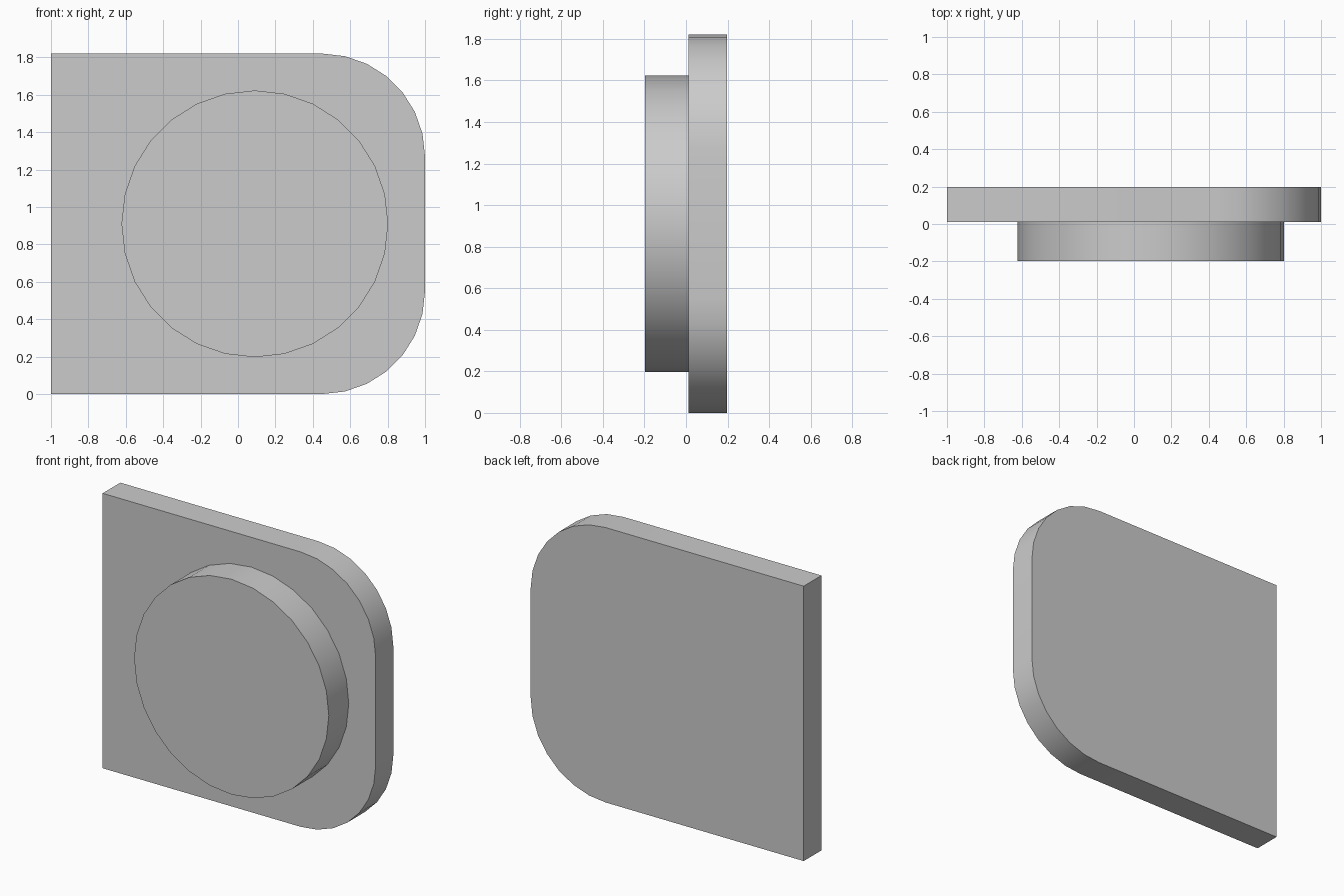
import bpy, bmesh
from math import sin, cos, pi, radians

if "Cube" in bpy.data.objects:
    bpy.data.objects.remove(bpy.data.objects["Cube"])

FRONT, SEAM, BACK = -0.197, 0.012, 0.197
HEIGHT, RADIUS, STEPS = 1.82, 0.55, 7


def arc(cx, cz, r, start, end, steps):
    return [(cx + r * cos(start + (end - start) * i / steps),
             cz + r * sin(start + (end - start) * i / steps)) for i in range(steps + 1)]


def extrude_profile(name, outline, y0, y1):
    """Solid made by sweeping an x-z outline from y0 to y1."""
    bm = bmesh.new()
    face = bm.faces.new([bm.verts.new((x, y0, z)) for x, z in outline])
    swept = bmesh.ops.extrude_face_region(bm, geom=[face])
    verts = [v for v in swept["geom"] if isinstance(v, bmesh.types.BMVert)]
    bmesh.ops.translate(bm, verts=verts, vec=(0, y1 - y0, 0))
    bmesh.ops.recalc_face_normals(bm, faces=bm.faces[:])
    mesh = bpy.data.meshes.new(name)
    bm.to_mesh(mesh)
    bm.free()
    obj = bpy.data.objects.new(name, mesh)
    bpy.context.collection.objects.link(obj)
    bpy.ops.object.select_all(action='DESELECT')
    obj.select_set(True)
    bpy.context.view_layer.objects.active = obj
    bpy.ops.object.shade_smooth_by_angle(angle=radians(30))
    return obj


# Plate with two square corners on the left, two rounded on the right
plate = [(-1, HEIGHT), (-1, 0)]
plate += arc(1 - RADIUS, RADIUS, RADIUS, -pi / 2, 0, STEPS)
plate += arc(1 - RADIUS, HEIGHT - RADIUS, RADIUS, 0, pi / 2, STEPS)
extrude_profile("back_plate", plate, SEAM, BACK)

# Raised round boss on the front
boss = arc(0.09, HEIGHT / 2, 0.713, 0, 2 * pi, 28)[:-1]
extrude_profile("round_boss", boss, FRONT, SEAM)
